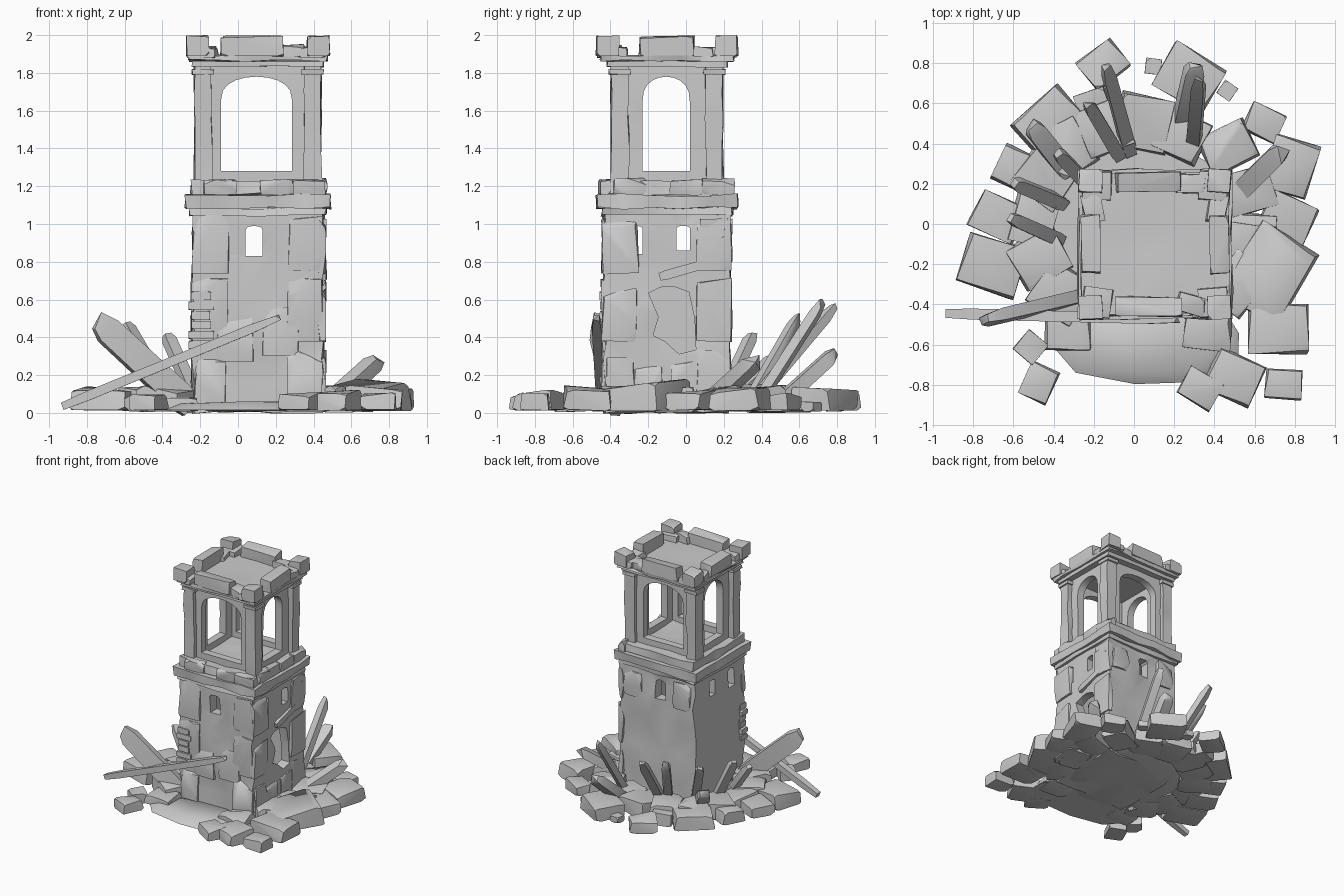
import bpy, bmesh, math, random
from mathutils import Vector, Matrix

if "Cube" in bpy.data.objects:
    bpy.data.objects.remove(bpy.data.objects["Cube"])

random.seed(11)
R = random.uniform
CX, CY = .105, -.1  # tower axis


def polar(deg, r, z):
    return Vector((r * math.cos(math.radians(deg)), r * math.sin(math.radians(deg)), z))


def add(name, bm):
    bmesh.ops.recalc_face_normals(bm, faces=bm.faces[:])
    me = bpy.data.meshes.new(name)
    bm.to_mesh(me)
    bm.free()
    ob = bpy.data.objects.new(name, me)
    bpy.context.collection.objects.link(ob)
    return ob


def hull(name, pts):
    bm = bmesh.new()
    for p in pts:
        bm.verts.new(p)
    res = bmesh.ops.convex_hull(bm, input=bm.verts[:])
    junk = {g for g in res['geom_interior'] + res['geom_unused'] if isinstance(g, bmesh.types.BMVert)}
    bmesh.ops.delete(bm, geom=list(junk), context='VERTS')
    return add(name, bm)


def rough_box(name, half, z0, z1, step=.15, jit=.012, at=(CX, CY)):
    """Box cut into a loose grid whose points are knocked about."""
    half = half if isinstance(half, tuple) else (half, half)
    lo = Vector((at[0] - half[0], at[1] - half[1], z0))
    hi = Vector((at[0] + half[0], at[1] + half[1], z1))
    mid = (lo + hi) / 2
    bm = bmesh.new()
    bmesh.ops.create_cube(bm, size=1, matrix=Matrix.Translation(mid) @ Matrix.Diagonal((*(hi - lo), 1)))
    for ax in range(3):
        n = max(1, round((hi - lo)[ax] / step))
        no = Vector([float(i == ax) for i in range(3)])
        for i in range(1, n):
            bmesh.ops.bisect_plane(bm, geom=bm.verts[:] + bm.edges[:] + bm.faces[:],
                                   plane_co=lo + (hi - lo) * ((i + R(-.2, .2)) / n), plane_no=no)
    for v in bm.verts:
        for ax in range(3):
            v.co[ax] += R(-jit, jit * .25) * (1 if v.co[ax] > mid[ax] else -1)
    bmesh.ops.triangulate(bm, faces=bm.faces[:])
    return add(name, bm)


def rock(name, c, size, ang=0.0, chip=.3, worn=0.0):
    """Block with chipped corners; worn pulls in the sides and wears the top down unevenly."""
    rot = Matrix.Rotation(math.radians(ang), 3, 'Z') @ Matrix.Rotation(R(-.05, .05), 3, 'X')
    pts = []
    for i in range(8):
        corner = [s * (.5 if i >> k & 1 else -.5) for k, s in enumerate(size)]
        top = i >> 2 & 1
        for k in (0, 1):
            corner[k] *= 1 - worn * R(0, .5 if top else .25)
        if top:
            corner[2] *= 1 - worn * R(0, 1.7)
        cut = 1 - 2 * R(0, chip)
        for ax in range(3):
            p = Vector(corner)
            p[ax] *= cut
            pts.append(Vector(c) + rot @ p)
    return hull(name, pts)


def plank(name, a, b, w, t, roll=0.0):
    """Splintered timber from a to b."""
    a, b = Vector(a), Vector(b)
    q = (b - a).to_track_quat('Z', 'Y').to_matrix() @ Matrix.Rotation(roll, 3, 'Z')
    pts = []
    for f, s in ((0, .8), (.12, 1), (.86, .95), (1, .6)):
        for x in (-.5, .5):
            for y in (-.5, .5):
                z = (b - a).length * f - (R(0, .05) if f == 1 else 0)
                pts.append(a + q @ Vector((x * w * s, y * t * s, z)))
    return hull(name, pts)


def prism(name, prof, axis, lo=-.8, hi=.8):
    """Profile (u, z) extruded along x or y."""
    bm = bmesh.new()
    at = (lambda u, z, d: (d, u, z)) if axis == 'x' else (lambda u, z, d: (u, d, z))
    f = bm.faces.new([bm.verts.new(at(u, z, lo)) for u, z in prof])
    ext = bmesh.ops.extrude_face_region(bm, geom=[f])
    bmesh.ops.translate(bm, verts=[g for g in ext['geom'] if isinstance(g, bmesh.types.BMVert)],
                        vec=Vector(at(0, 0, hi - lo)))
    return add(name, bm)


def arch(m, r, z0, spring, top, n=10):
    arc = [(m + r * math.cos(math.pi * i / n), spring + (top - spring) * math.sin(math.pi * i / n) ** .8)
           for i in range(1, n)]
    return [(m - r, z0), (m + r, z0), (m + r, spring)] + arc + [(m - r, spring)]


def carve(ob, cutters):
    for c in cutters:
        m = ob.modifiers.new('cut', 'BOOLEAN')
        m.operation, m.solver, m.object = 'DIFFERENCE', 'EXACT', c
    bpy.context.view_layer.update()
    me = bpy.data.meshes.new_from_object(ob.evaluated_get(bpy.context.evaluated_depsgraph_get()))
    ob.modifiers.clear()
    ob.data = me
    for c in cutters:
        bpy.data.objects.remove(c)


# lower tower: hollow walls, windows and the broken breach on the right
body = rough_box('tower_body', (.352, .336), 0, 1.1, .13, .02)
breach = [(-.075 + r * math.cos(math.radians(t)), .5 + 1.3 * r * math.sin(math.radians(t)))
          for t, r in ((0, .12), (50, .14), (85, .13), (115, .14), (140, .16), (175, .07),
                       (215, .12), (250, .1), (285, .15), (315, .18))]
carve(body, [rough_box('cavity', (.265, .24), .08, 1.04, 9, 0),
             prism('front_window', arch(.085, .045, .83, .97, .99, 4), 'y'),
             prism('side_slot', arch(-.27, .04, .84, .98, .99, 4), 'x'),
             prism('side_slot', arch(-.015, .035, .86, .98, .99, 4), 'x'),
             prism('breach', breach, 'x', .2)])

# broken facing stones, large and shallow, along wall edges
for side in (-1, 1):
    for z in (.2, .55, .9):
        w, h = R(.14, .2), R(.26, .36)
        rock('front_facing_stone', (CX + side * .25, -.425, z), (w, .045, h), 0, .4, .4)
        rock('right_facing_stone', (.445, CY + side * .25, z), (.045, w, h), 0, .4, .4)
    rock('back_facing_stone', (CX + side * .23, .22, .92), (.17, .05, .24), 0, .4, .4)
    rock('front_patch', (CX + side * .12, -.425, .2 + R(0, .3)), (.2, .04, .26), 0, .4, .4)
    rock('right_patch', (.445, CY + side * .1, .18), (.04, .16, .2), 0, .4, .4)
for i in range(6):
    rock('front_corner_brick', (-.195, -.415, .36 + i * .052), (R(.09, .14), .08, .043), R(-4, 4), .2)
    if i > 2:
        rock('right_corner_brick', (.43, .15, .73 + i * .055), (.07, R(.1, .18), .045), R(-4, 4), .2)
plank('right_wall_lintel', (.45, -.14, .72), (.45, .14, .8), .04, .05)

# ledges between the storeys
rough_box('ledge_neck', (.365, .35), 1.04, 1.09, .2)
rough_box('lower_ledge', (.388, .375), 1.08, 1.16, .15, .015)
rough_box('upper_ledge', (.355, .345), 1.15, 1.235, .15, .018)
for d in (-.2, .1, .27):
    rock('front_ledge_stone', (CX + d, -.43, 1.2), (.18, .06, .09), R(-8, 8), .4, .3)
    rock('right_ledge_stone', (.435, CY + d, 1.2), (.06, .18, .09), R(-8, 8), .4, .3)

# open belfry with an arch on each side, pillars on the corners
belfry = rough_box('belfry_arches', (.295, .265), 1.2, 1.86, .2, .006)
carve(belfry, [rough_box('chamber', (.23, .2), 1.225, 1.82, 9, 0),
               prism('front_arch', arch(.098, .187, 1.28, 1.66, 1.78), 'y'),
               prism('side_arch', arch(-.105, .125, 1.28, 1.65, 1.78), 'x')])

# roof slab and crumbling parapet
rough_box('cornice_band', (.35, .32), 1.83, 1.865, .2, .006)
rough_box('top_cornice', (.37, .355), 1.86, 1.895)
for sx in (-1, 1):
    for sy in (-1, 1):
        p = (CX + sx * .29, CY + sy * .25)
        rough_box('corner_pillar', .05, 1.22, 1.85, .16, .01, p)
        rough_box('pillar_cap', .06, 1.79, 1.82, .2, .004, p)
        rock('corner_merlon', (CX + sx * .32, CY + sy * .315, 1.945), (.12, .12, .11), R(-5, 5), .2, .2)
        rock('merlon_foot', (CX + sx * .29, CY + sy * .29, 1.91), (.15, .15, .06), R(-9, 9), .3, .2)
    rock('parapet_block', (CX - .03, CY + sx * .31, 1.945), (.34, .1, .11), R(-2, 2), .12, .25)
    rock('parapet_rubble', (CX + .18, CY + sx * .3, 1.92), (.15, .1, .07), R(-15, 15), .3, .4)
    rock('parapet_block', (CX + sx * .32, CY, 1.945), (.1, .3, .11), R(-2, 2), .12, .25)
    rock('parapet_rubble', (CX + sx * .31, CY + .18, 1.915), (.1, .15, .06), R(-15, 15), .3, .4)

# base plate and fallen slab in front
hull('base_plate', [polar(i * 40, r, z) + Vector((.06, -.08, 0))
                    for i in range(9) for r, z in ((.42, .01), (.52, .04))])
slab = []
for i in range(10):
    c, s = math.cos(math.tau * (i + .3) / 10), math.sin(math.tau * (i + .3) / 10)
    k = R(.92, 1.1) / (abs(c) ** 3 + abs(s) ** 3) ** (1 / 3)
    slab += [(.07 + .48 * k * c, -.58 + .2 * k * s, .015), (.07 + .42 * k * c, -.56 + .16 * k * s, R(.03, .06))]
hull('fallen_slab', slab)

# outer rubble ring: direction, distance, size, turn
for a, r, s, t in ((101, .81, .2, 38), (69, .78, .28, -30), (38, .82, .17, -25), (20, .83, .26, 72),
                   (2, .76, .24, -25), (-20, .72, .4, 60), (-36, .89, .28, 0), (-47, 1.09, .17, -3),
                   (-57, .91, .25, -25), (-68, .88, .18, -30), (-121, .92, .17, 65), (-164, .74, .29, -18),
                   (177, .68, .23, -25), (155, .63, .22, -25), (130, .65, .29, 40)):
    h = .05 + s * .28
    rock('rubble_block', polar(a, r, .015 + h / 2), (s * 1.1, s * .92, h), t, .2, .38)
# inner ring banked against the walls
for a in range(-30, 226, 23):
    r = .6 if -40 < a < 60 else .5
    rock('banked_block', polar(a, r, .08), (R(.22, .3), R(.22, .28), R(.12, .15)), a + R(-15, 15), .25, .4)
for x in (-.33, .37):
    rock('front_block', (x, -.53, .06), (.24, .2, .1), R(-25, 25), .3, .5)
for a, r, s in ((83, .79, .04), (55, .81, .04), (-10, .57, .1), (230, .8, .065), (109, .62, .08)):
    rock('pebble', polar(a, r, s * .6 + .01), (s * 2, s * 2, s * 1.3), a, .35, .1)

# leaning timbers: base direction and distance, tip direction, distance and height
plank('long_pole', (-.93, -.445, .035), (.23, -.475, .51), .055, .05)
plank('heavy_beam', (-.25, -.36, .03), (-.76, -.48, .5), .065, .15, .1)
for a, r, b, q, z in ((93, .35, 100, .81, .58), (52, .48, 66, .8, .6), (102, .34, 111, .65, .53),
                      (143, .38, 136, .72, .3), (164, .36, 161, .65, .51), (140, .28, 137, .53, .44),
                      (193, .37, 177, .62, .38), (14, .5, 27, .84, .29), (64, .55, 69, .86, .33)):
    w = .1 if z < .35 else .068
    plank('broken_plank', polar(a, r, .05), polar(b, q, z), w, w * .75, R(-.3, .3))

# soft shading with crisp broken edges
for ob in bpy.context.collection.objects:
    ob.select_set(True)
    bpy.context.view_layer.objects.active = ob
bpy.ops.object.shade_smooth_by_angle(angle=math.radians(40))
